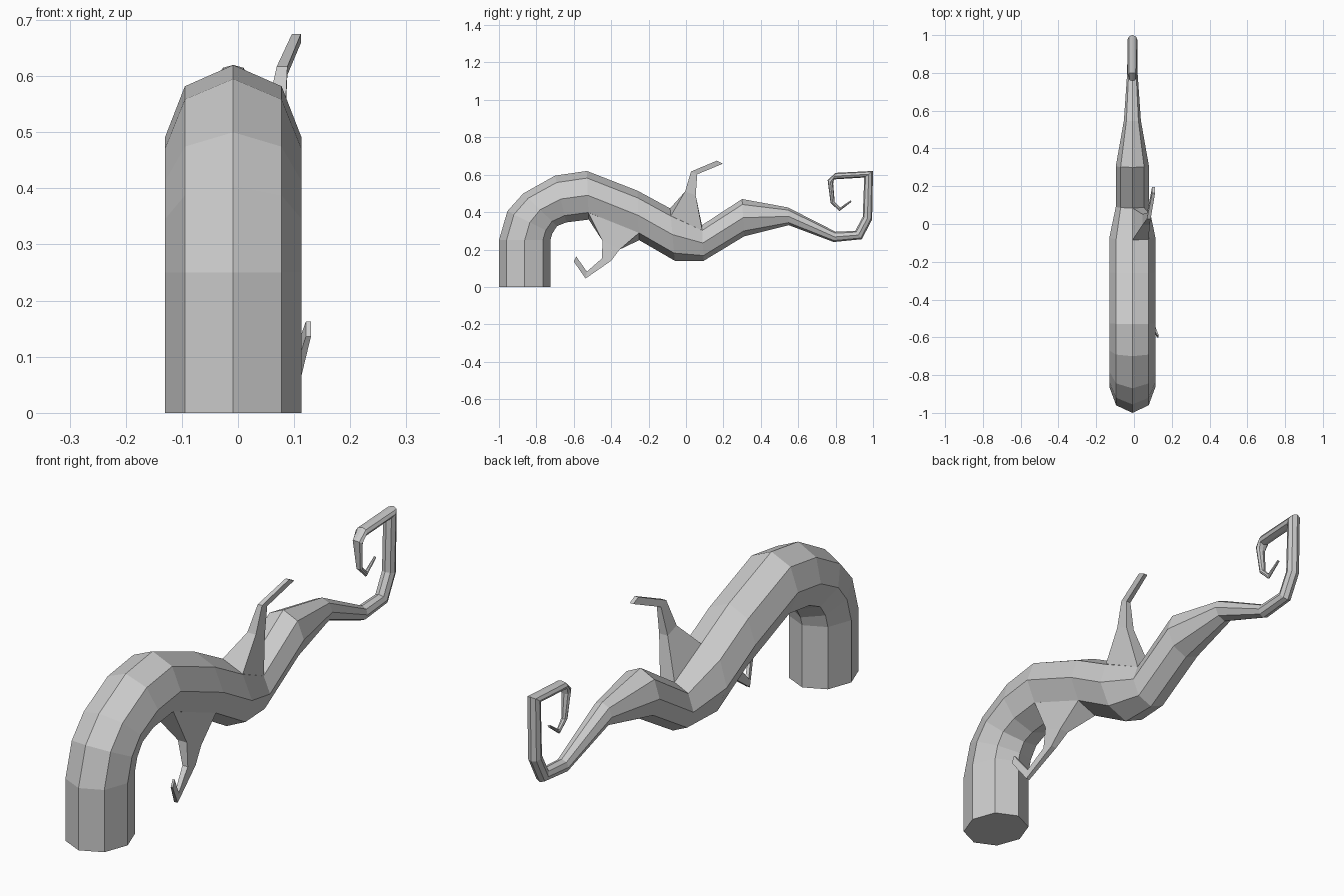
import bpy, bmesh, math

CX = -0.0085  # body centre line


def build(name, rings):
    """Skin a list of equal-sized vertex rings and cap both ends."""
    bm = bmesh.new()
    rows = [[bm.verts.new(p) for p in ring] for ring in rings]
    n = len(rows[0])
    for a, b in zip(rows, rows[1:]):
        for i in range(n):
            j = (i + 1) % n
            bm.faces.new((a[i], a[j], b[j], b[i]))
    bm.faces.new(rows[0])
    bm.faces.new(rows[-1])
    bmesh.ops.recalc_face_normals(bm, faces=bm.faces)
    mesh = bpy.data.meshes.new(name)
    bm.to_mesh(mesh)
    bm.free()
    obj = bpy.data.objects.new(name, mesh)
    bpy.context.collection.objects.link(obj)
    return obj


def octagon(y1, z1, y2, z2, rx):
    """Eight-sided ring spanning an outer and an inner point in the YZ plane."""
    pts = []
    for k in range(8):
        a = k * math.pi / 4
        c, s = math.cos(a) / 2, math.sin(a)
        pts.append((CX + rx * s,
                    (y1 + y2) / 2 + (y1 - y2) * c,
                    (z1 + z2) / 2 + (z1 - z2) * c))
    return pts


def strip(x1, x2, ya, za, yb, zb):
    """Four-sided ring: edge a and edge b, each from x1 to x2."""
    return [(x1, ya, za), (x2, ya, za), (x2, yb, zb), (x1, yb, zb)]


# Main tentacle: outer y, z, inner y, z, half width
body = [
    (-1.0, 0.0, -0.725, 0.0, 0.122),
    (-1.0, 0.25, -0.725, 0.25, 0.122),
    (-0.955, 0.405, -0.715, 0.285, 0.122),
    (-0.87, 0.50, -0.69, 0.325, 0.122),
    (-0.70, 0.595, -0.64, 0.345, 0.122),
    (-0.53, 0.62, -0.52, 0.36, 0.122),
    (-0.26, 0.515, -0.25, 0.25, 0.122),
    (-0.085, 0.42, -0.06, 0.14, 0.122),
    (0.085, 0.33, 0.095, 0.14, 0.088),
    (0.30, 0.47, 0.31, 0.27, 0.088),
    (0.545, 0.425, 0.55, 0.33, 0.045),
    (0.80, 0.295, 0.79, 0.24, 0.028),
    (0.905, 0.30, 0.94, 0.255, 0.026),
    (0.945, 0.375, 0.995, 0.36, 0.026),
    (0.953, 0.585, 1.0, 0.62, 0.026),
    (0.79, 0.575, 0.80, 0.61, 0.025),
    (0.787, 0.55, 0.757, 0.572, 0.021),
    (0.795, 0.455, 0.773, 0.45, 0.012),
    (0.825, 0.425, 0.82, 0.405, 0.008),
    (0.88, 0.463, 0.885, 0.455, 0.005),
]
build("tentacle", [octagon(*r) for r in body])

# Upper sprout growing from the top right face
build("upper_sprout", [
    [(CX, -0.085, 0.42), (0.078, -0.081, 0.38), (0.054, 0.087, 0.302), (CX, 0.085, 0.33)],
    strip(0.045, 0.083, -0.005, 0.51, 0.052, 0.49),
    strip(0.069, 0.088, 0.027, 0.617, 0.06, 0.602),
    strip(0.096, 0.112, 0.165, 0.675, 0.197, 0.659),
])

# Lower sprout growing from the underside right face
build("lower_sprout", [
    [(CX, -0.52, 0.36), (0.078, -0.522, 0.398), (0.078, -0.251, 0.289), (CX, -0.25, 0.25)],
    strip(0.045, 0.085, -0.446, 0.246, -0.355, 0.20),
    strip(0.068, 0.092, -0.45, 0.152, -0.40, 0.14),
    strip(0.092, 0.108, -0.53, 0.082, -0.537, 0.045),
    strip(0.121, 0.13, -0.587, 0.163, -0.60, 0.136),
])
